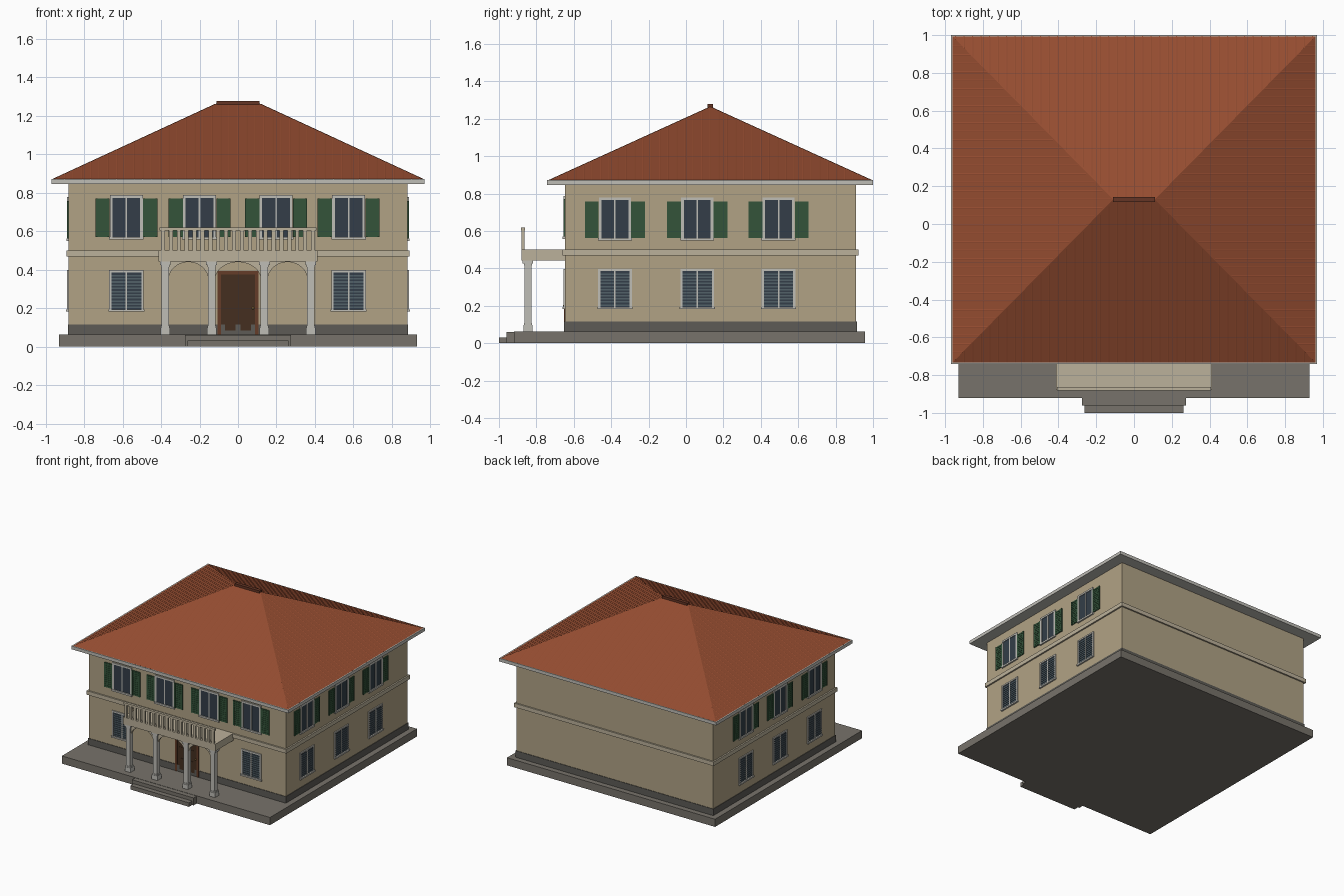
import bpy, bmesh, math

if "Cube" in bpy.data.objects:
    bpy.data.objects.remove(bpy.data.objects["Cube"])

def mat(name, r, g, b):
    m = bpy.data.materials.new(name)
    m.diffuse_color = (r, g, b, 1)
    m.use_nodes = True
    m.node_tree.nodes["Principled BSDF"].inputs["Base Color"].default_value = m.diffuse_color
    return m

WALL = mat("plaster", 0.44, 0.365, 0.235)
TRIM = mat("cream_trim", 0.50, 0.44, 0.325)
WHITE = mat("white_stone", 0.52, 0.51, 0.47)
STONE = mat("paving", 0.185, 0.17, 0.145)
DARK = mat("dark_base", 0.11, 0.105, 0.093)
ROOF = mat("roof_tile", 0.30, 0.073, 0.03)
RIDGE = mat("ridge_tile", 0.13, 0.036, 0.018)
GREEN = mat("shutter_green", 0.033, 0.088, 0.042)
GLASS = mat("glass", 0.033, 0.048, 0.065)
SLAT = mat("blind_slat", 0.085, 0.12, 0.14)
WOOD = mat("door_wood", 0.058, 0.028, 0.014)
FRAME = mat("door_frame", 0.13, 0.046, 0.021)
BRASS = mat("brass", 0.35, 0.22, 0.06)

def finish(name, bm, m):
    bmesh.ops.recalc_face_normals(bm, faces=bm.faces)
    me = bpy.data.meshes.new(name)
    bm.to_mesh(me)
    bm.free()
    me.materials.append(m)
    ob = bpy.data.objects.new(name, me)
    bpy.context.collection.objects.link(ob)
    return ob

def boxes(name, m, items):
    """Each item is (x0, x1, y0, y1, z0, z1)."""
    bm = bmesh.new()
    for x0, x1, y0, y1, z0, z1 in items:
        vs = bmesh.ops.create_cube(bm, size=1)["verts"]
        bmesh.ops.scale(bm, vec=(x1 - x0, y1 - y0, z1 - z0), verts=vs)
        bmesh.ops.translate(bm, vec=((x0 + x1) / 2, (y0 + y1) / 2, (z0 + z1) / 2), verts=vs)
    return finish(name, bm, m)

CY, WX, Y0, Y1 = 0.13, 0.88, -0.647, 0.91

# terrace, steps and house body
boxes("terrace", STONE, [(-0.93, 0.93, -0.92, 0.957, 0, 0.062)])
boxes("upper_step", STONE, [(-0.275, 0.275, -0.96, -0.92, 0, 0.06)])
boxes("lower_step", STONE, [(-0.262, 0.262, -1.0, -0.96, 0, 0.032)])
boxes("walls", WALL, [(-WX, WX, Y0, Y1, 0.06, 0.85)])
boxes("wall_base", DARK, [(-WX - .004, WX + .004, Y0 - .004, Y1 + .004, 0.06, 0.115)])
boxes("belt_course", TRIM, [(-0.892, 0.892, Y0 - .012, Y1 + .012, 0.468, 0.5)])
boxes("eave", WHITE, [(-0.97, 0.97, -0.742, 1.0, 0.846, 0.872)])

# hipped roof
RX, RY, RT, ZB, ZT = 0.965, 0.868, 0.11, 0.87, 1.265
bm = bmesh.new()
base = [bm.verts.new((x, CY + y, ZB)) for x, y in ((-RX, -RY), (RX, -RY), (RX, RY), (-RX, RY))]
left, right = (bm.verts.new((x, CY, ZT)) for x in (-RT, RT))
a, b, c, d = base
for f in ((a, b, right, left), (b, c, right), (c, d, left, right), (d, a, left), (d, c, b, a)):
    bm.faces.new(f)
finish("roof", bm, ROOF)
boxes("ridge_cap", RIDGE, [(-0.112, 0.112, CY - .014, CY + .014, 1.255, 1.278)])

# fine raised tile seams running up each slope
bm = bmesh.new()

def seams(half, top, place, step=0.045, w=0.004, h=0.0012):
    n = int((half - 0.02) / step)
    for i in range(-n, n + 1):
        s = i * step
        t = min(1, (half - abs(s)) / (half - top)) * 0.985
        ends = []
        for k in (0.004, t):
            z = ZB + k * (ZT - ZB)
            ends.append([bm.verts.new(place(s + o, k, z + e)) for o, e in ((-w, 0), (w, 0), (0, h))])
        p, q = ends
        for j in range(3):
            bm.faces.new((p[j], p[(j + 1) % 3], q[(j + 1) % 3], q[j]))
        bm.faces.new(p)
        bm.faces.new(q[::-1])

for sg in (-1, 1):
    seams(RX, RT, lambda s, k, z: (s, CY + sg * RY * (1 - k), z))
    seams(RY, 0, lambda s, k, z: (sg * (RX - (RX - RT) * k), CY + s, z))
finish("roof_seams", bm, ROOF)

# windows: local boxes (u0, u1, depth0, depth1, z0, z1) placed on a wall
def on_wall(side, bx):
    u0, u1, d0, d1, z0, z1 = bx
    if side == "front":
        return (u0, u1, Y0 - d1, Y0 - d0, z0, z1)
    if side == "right":
        return (WX + d0, WX + d1, u0, u1, z0, z1)
    return (-WX - d1, -WX - d0, u0, u1, z0, z1)

def frame(u, w, z0, z1, t, sill):
    return [(u - w, u - w + t, 0, .008, z0, z1), (u + w - t, u + w, 0, .008, z0, z1),
            (u - w, u + w, 0, .008, z1 - t, z1), (u - w - .004, u + w + .004, 0, sill, z0, z0 + t),
            (u - .004, u + .004, 0, .007, z0, z1)]

def upper_window(side, u):
    dz = 0 if side == "front" else -0.008
    parts = {"window_frame": (WHITE, frame(u, 0.086, 0.557 + dz, 0.787 + dz, 0.014, .012)),
             "window_glass": (GLASS, [(u - .08, u + .08, -.01, .003, 0.56 + dz, 0.78 + dz)])}
    lo, hi = 0.57 + dz, 0.77 + 1.5 * dz
    panels = []
    for s in (-1, 1):
        m = u + s * 0.124
        panels.append((m - .037, m + .037, 0, .005, lo, hi))
        panels += [(m + e * .032 - .005, m + e * .032 + .005, 0, .008, lo, hi) for e in (-1, 1)]
        panels += [(m - .03, m + .03, 0, .007, lo + .006 + i * .016, lo + .015 + i * .016) for i in range(12)]
    parts["shutters"] = (GREEN, panels)
    return parts

def lower_window(side, u):
    slats = [(u - .08, u + .08, 0, .005, 0.200 + i * .0165, 0.208 + i * .0165) for i in range(11)]
    return {"blind_frame": (WHITE, frame(u, 0.09, 0.182, 0.398, 0.012, .013)),
            "blind_glass": (GLASS, [(u - .082, u + .082, -.01, .002, 0.185, 0.39)]),
            "blind_slats": (SLAT, slats)}

layout = {"front": ((-0.58, -0.2, 0.198, 0.575), (-0.58, 0.575)),
          "right": ((-0.38, 0.06, 0.495),) * 2,
          "left": ((-0.38, 0.06, 0.495),) * 2}
for side, (ups, lows) in layout.items():
    for maker, level, us in ((upper_window, "upper", ups), (lower_window, "lower", lows)):
        for i, u in enumerate(us):
            for nm, (m, bxs) in maker(side, u).items():
                boxes(f"{side}_{level}_{nm}_{i + 1}", m, [on_wall(side, x) for x in bxs])

# front door
boxes("door_frame", FRAME, [on_wall("front", x) for x in (
    (-.106, -.088, 0, .006, .06, .392), (.088, .106, 0, .006, .06, .392), (-.106, .106, 0, .006, .374, .392))])
boxes("door", WOOD, [on_wall("front", (-.09, .09, 0, .003, .06, .376))])
boxes("door_panels", WOOD, [on_wall("front", (s * .04 - .028, s * .04 + .028, 0, .005, z, z + h))
                            for s in (-1, 1) for z, h in ((.085, .09), (.195, .07), (.285, .065))])
bm = bmesh.new()
bmesh.ops.create_uvsphere(bm, u_segments=10, v_segments=6, radius=0.006)
bmesh.ops.translate(bm, vec=(0.078, Y0 - 0.006, 0.2), verts=bm.verts)
finish("door_knob", bm, BRASS)

# porch balcony and columns
PY = -0.845
COLS = (-0.378, -0.137, 0.137, 0.378)
boxes("balcony_slab", TRIM, [(-0.413, 0.413, -0.88, Y0, 0.443, 0.5)])
for i, x in enumerate(COLS):
    boxes(f"column_{i + 1}", WHITE, [(x - w, x + w, PY - w, PY + w, z0, z1) for w, z0, z1 in (
        (.019, 0.09, 0.43), (.025, 0.06, 0.098), (.022, 0.098, 0.108),
        (.022, 0.415, 0.425), (.028, 0.425, 0.445))])

# arched spandrels between the columns
for i, (xa, xb) in enumerate(zip(COLS, COLS[1:])):
    bm = bmesh.new()
    mid, r = (xa + xb) / 2, (xb - xa) / 2 - 0.017
    N, rows = 16, []
    for k in range(N + 1):
        ang = math.pi * (1 - k / N)
        x, z = mid + r * math.cos(ang), 0.345 + 0.095 * math.sin(ang)
        rows.append([bm.verts.new((x, PY + y, zz)) for y, zz in
                     ((-.011, z), (.011, z), (.011, 0.446), (-.011, 0.446))])
    for p, q in zip(rows, rows[1:]):
        for j in range(4):
            bm.faces.new((p[j], p[(j + 1) % 4], q[(j + 1) % 4], q[j]))
    bm.faces.new(rows[0])
    bm.faces.new(rows[-1][::-1])
    finish(f"porch_arch_{i + 1}", bm, TRIM)

# balustrade along the balcony front
boxes("balustrade_rail", TRIM, [(-0.408, 0.408, -0.882, -0.862, 0.603, 0.62)])
boxes("balusters", TRIM, [(x - .010, x + .010, -0.88, -0.864, 0.498, 0.605)
                          for x in (-0.39 + i * 0.78 / 19 for i in range(20))])
